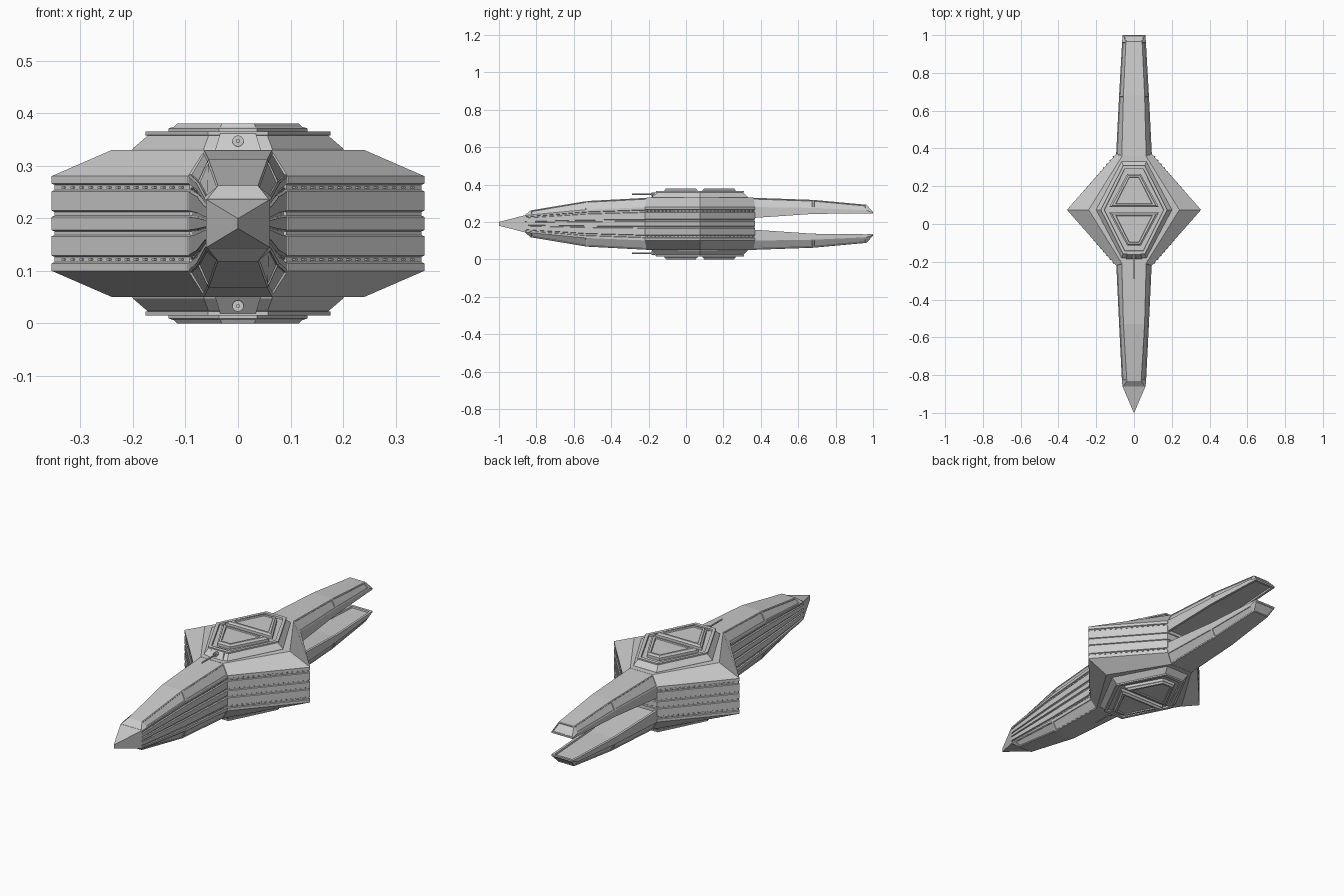
import bpy, bmesh
from mathutils import Vector, Matrix

if "Cube" in bpy.data.objects:
    bpy.data.objects.remove(bpy.data.objects["Cube"])

MID = 0.19      # height of the mirror plane; all part heights are relative to it
CY = 0.075      # y of the widest point of the hub


def finish(bm, name, mirror=True):
    bmesh.ops.recalc_face_normals(bm, faces=bm.faces)
    me = bpy.data.meshes.new(name)
    bm.to_mesh(me)
    bm.free()
    ob = bpy.data.objects.new(name, me)
    bpy.context.collection.objects.link(ob)
    ob.location.z = MID
    if mirror:
        m = ob.modifiers.new("mirror", 'MIRROR')
        m.use_axis = (False, False, True)
        m.use_mirror_merge = False
    return ob


def loft(rings):
    bm = bmesh.new()
    loops = [[bm.verts.new(p) for p in r] for r in rings]
    for a, b in zip(loops, loops[1:]):
        n = len(a)
        for i in range(n):
            bm.faces.new((a[i], a[(i + 1) % n], b[(i + 1) % n], b[i]))
    bm.faces.new(loops[0])
    bm.faces.new(loops[-1])
    bmesh.ops.recalc_face_normals(bm, faces=bm.faces)
    bm.normal_update()
    return bm


def panel(bm, test, thick, depth, region=False):
    faces = [f for f in bm.faces if test(f)]
    if region:
        bmesh.ops.inset_region(bm, faces=faces, thickness=thick, depth=0, use_even_offset=True)
        bmesh.ops.inset_region(bm, faces=faces, thickness=0.002, depth=depth)
    else:
        bmesh.ops.inset_individual(bm, faces=faces, thickness=thick, depth=0)
        bmesh.ops.inset_individual(bm, faces=faces, thickness=0.002, depth=depth)


def hexa(w, e, y0, y1, z):
    return [(w, CY, z), (e, y1, z), (-e, y1, z), (-w, CY, z), (-e, y0, z), (e, y0, z)]


# Side profile shared by hub and front arm: (height, groove depth)
G = 0.006
half = [(0.0125, 0), (0.015, G), (0.022, G), (0.0245, 0), (0.061, 0),
        (0.0635, G), (0.0735, G), (0.076, 0), (0.09, 0)]
profile = [(-z, d) for z, d in reversed(half)] + half

# Hub: grooved hexagonal body with sloping shoulders
rings = [hexa(0.24, 0.063, -0.21, 0.36, -0.14)]
rings += [hexa(0.355 - d, 0.095 - d * 0.5, -0.22 + d * 0.6, 0.37 - d * 0.6, z) for z, d in profile]
rings += [hexa(0.24, 0.063, -0.21, 0.36, 0.14)]
finish(loft(rings), "hub", False)


# Front arm: grooved sides, bevelled top and bottom
def arm_ring(y, w, t, s, h):
    k = s / 0.09
    right = [(w - d, y, z * k) for z, d in profile]
    left = [(-x, y, z) for x, y, z in reversed(right)]
    return right + [(t, y, h), (-t, y, h)] + left + [(-t, y, -h), (t, y, -h)]


bm = loft([arm_ring(-0.19, 0.095, 0.065, 0.09, 0.14), arm_ring(-0.53, 0.079, 0.056, 0.076, 0.122),
           arm_ring(-0.83, 0.064, 0.038, 0.048, 0.072), arm_ring(-0.86, 0.061, 0.058, 0.044, 0.047)])
panel(bm, lambda f: 0.2 < abs(f.normal.z) < 0.92 and f.calc_area() > 0.006
      and abs(f.calc_center_median().z) > 0.075, 0.007, -0.003)
finish(bm, "front_arm", False)

# Nose: wedge tapering to a short upright edge
finish(loft([[(x, -0.86, z) for x, z in ((0.061, 0.046), (-0.061, 0.046), (-0.061, -0.046), (0.061, -0.046))],
             [(x, -1.0, z) for x, z in ((0.001, 0.01), (-0.001, 0.01), (-0.001, -0.01), (0.001, -0.01))]]),
       "nose", False)


# Rear prongs: open channel on the inner side, framed slanted end
def prong_ring(y, w, t, zb, zs, zt):
    return [(w, y, zb), (w, y, zs), (t, y, zt), (-t, y, zt), (-w, y, zs), (-w, y, zb)]


bm = loft([prong_ring(0.34, 0.096, 0.065, 0.03, 0.09, 0.14), prong_ring(0.68, 0.079, 0.056, 0.053, 0.085, 0.128),
           prong_ring(0.965, 0.063, 0.043, 0.056, 0.072, 0.102), prong_ring(1.0, 0.06, 0.057, 0.055, 0.06, 0.063)])
panel(bm, lambda f: f.normal.z < -0.8, 0.012, -0.008, True)
panel(bm, lambda f: f.normal.y > 0.5 and 0.2 < f.normal.z, 0.005, -0.003)
panel(bm, lambda f: 0.2 < f.normal.z < 0.9 and abs(f.normal.x) > 0.4 and f.calc_area() > 0.006, 0.007, -0.003)
finish(bm, "rear_prong")

# Deck: stepped hexagonal plinth with a sunken floor
finish(loft([hexa(0.203, 0.066, -0.185, 0.335, 0.13), hexa(0.20, 0.065, -0.18, 0.33, 0.143),
             hexa(0.172, 0.056, -0.155, 0.305, 0.167), hexa(0.176, 0.057, -0.16, 0.31, 0.168),
             hexa(0.176, 0.057, -0.16, 0.31, 0.175), hexa(0.158, 0.05, -0.142, 0.292, 0.175),
             hexa(0.156, 0.049, -0.14, 0.29, 0.167)]), "deck_plinth")


# Hatches: two facing stepped trapezoids with recessed centres
def trap(s, i, z):
    return [(0.132 - i * 2, CY + s * (0.014 + i), z), (0.036 - i * 0.6, CY + s * (0.19 - i), z),
            (-0.036 + i * 0.6, CY + s * (0.19 - i), z), (-0.132 + i * 2, CY + s * (0.014 + i), z)]


for s, name in ((1, "rear_hatch"), (-1, "front_hatch")):
    finish(loft([trap(s, 0, 0.16), trap(s, 0, 0.181), trap(s, 0.005, 0.184), trap(s, 0.008, 0.19),
                 trap(s, 0.017, 0.19), trap(s, 0.019, 0.185)]), name)

# Gun: housing, collar and barrel at the front of the deck
finish(loft([[(-0.045, -0.19, 0.135), (0.045, -0.19, 0.135), (0.045, -0.13, 0.135), (-0.045, -0.13, 0.135)],
             [(-0.034, -0.162, 0.171), (0.034, -0.162, 0.171), (0.034, -0.13, 0.171), (-0.034, -0.13, 0.171)]]),
       "gun_housing")
bm = bmesh.new()
for r, y0, y1 in ((0.011, -0.185, -0.15), (0.004, -0.29, -0.15)):
    bmesh.ops.create_cone(bm, cap_ends=True, segments=10, radius1=r, radius2=r, depth=y1 - y0,
                          matrix=Matrix.Translation((0, (y0 + y1) / 2, 0.157)) @ Matrix.Rotation(1.5708, 4, 'X'))
finish(bm, "gun_barrel")


# Window rows: small blocks in the upper grooves
def windows(bm, a, b, n):
    a, b = Vector(a), Vector(b)
    rot = (b - a).to_track_quat('X', 'Z').to_matrix().to_4x4()
    for i in range(n):
        p = a.lerp(b, (i + 0.5) / n)
        bmesh.ops.create_cube(bm, size=1, matrix=Matrix.Translation(p) @ rot @ Matrix.Diagonal((0.008, 0.006, 0.004, 1)))


bm = bmesh.new()
for sx in (-1, 1):
    for y in (-0.217, 0.367):
        windows(bm, (sx * 0.34, CY + (0.01 if y > 0 else -0.01), 0.0685), (sx * 0.1, y, 0.0685), 14)
    windows(bm, (sx * 0.088, -0.24, 0.067), (sx * 0.0735, -0.53, 0.058), 14)
finish(bm, "window_rows")
